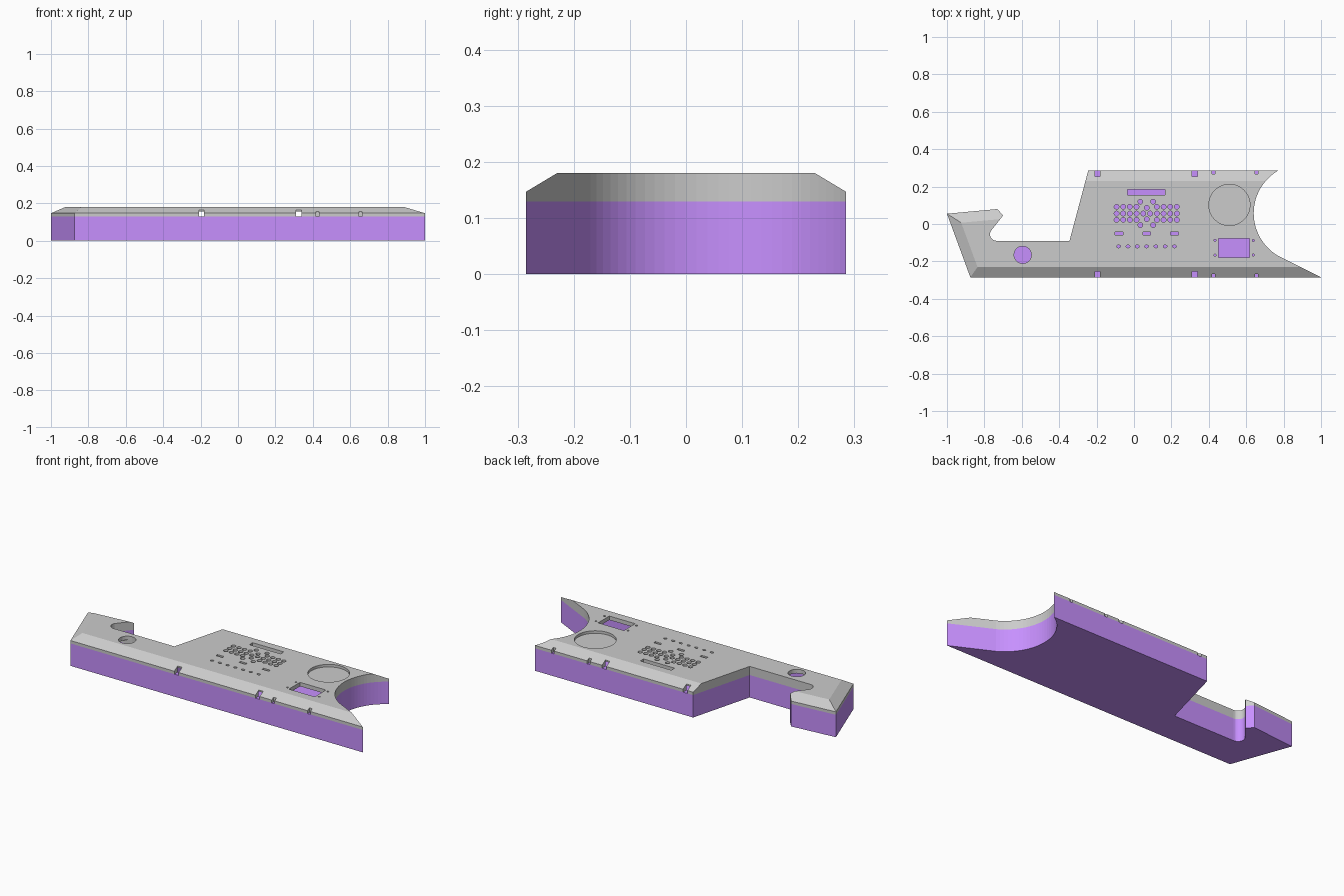
import bpy, bmesh, math
from mathutils import Vector

if "Cube" in bpy.data.objects:
    bpy.data.objects.remove(bpy.data.objects["Cube"])

purple = bpy.data.materials.new("purple")
purple.diffuse_color = (0.575, 0.28, 1.0, 1)
purple.use_nodes = True
purple.node_tree.nodes["Principled BSDF"].inputs["Base Color"].default_value = purple.diffuse_color


def add_prism(bm, outline, z0, z1):
    """Extrude an outline from z0 to z1."""
    lo = [bm.verts.new((x, y, z0)) for x, y in outline]
    hi = [bm.verts.new((x, y, z1)) for x, y in outline]
    bm.faces.new(lo[::-1])
    bm.faces.new(hi)
    n = len(outline)
    for i in range(n):
        j = (i + 1) % n
        bm.faces.new((lo[i], lo[j], hi[j], hi[i]))


def finish(bm, name):
    bmesh.ops.recalc_face_normals(bm, faces=bm.faces[:])
    mesh = bpy.data.meshes.new(name)
    bm.to_mesh(mesh)
    bm.free()
    ob = bpy.data.objects.new(name, mesh)
    bpy.context.collection.objects.link(ob)
    return ob


def prisms(name, outlines, z0, z1):
    bm = bmesh.new()
    for o in outlines:
        add_prism(bm, o, z0, z1)
    return finish(bm, name)


def cut(target, cutter):
    """Boolean difference, applied at once; the cutter is removed."""
    cutter.hide_render = True
    mod = target.modifiers.new(cutter.name, 'BOOLEAN')
    mod.operation, mod.solver, mod.object = 'DIFFERENCE', 'EXACT', cutter
    bpy.context.view_layer.update()
    deps = bpy.context.evaluated_depsgraph_get()
    mesh = bpy.data.meshes.new_from_object(target.evaluated_get(deps))
    target.modifiers.remove(mod)
    if len(mesh.polygons):
        target.data = mesh
    bpy.data.objects.remove(cutter)


def arc(cx, cy, r, a0, a1, n):
    a0, a1 = math.radians(a0), math.radians(a1)
    return [(cx + r * math.cos(a0 + (a1 - a0) * i / n),
             cy + r * math.sin(a0 + (a1 - a0) * i / n)) for i in range(n + 1)]


def circle(x, y, r, n=16, stretch=1.0):
    return [(x + r * stretch * math.cos(math.tau * i / n),
             y + r * math.sin(math.tau * i / n)) for i in range(n)]


def rect(x0, x1, y0, y1):
    return [(x0, y0), (x1, y0), (x1, y1), (x0, y1)]


# outer outline, counter-clockwise from the front left corner
outline = [(-0.875, -0.285), (1.0, -0.285)]
outline += arc(0.904, 0.0575, 0.264, 239.5, 120.5, 28)
outline += [(-0.245, 0.285), (-0.345, -0.09)]
outline += arc(-0.735, -0.055, 0.035, -90, -213, 10)
outline += [(-0.70, 0.045), (-0.73, 0.08), (-1.0, 0.055)]

# cavity outline, one wall thickness inside
cavity = [(-0.853, -0.255), (0.80, -0.255)]
cavity += arc(0.904, 0.0575, 0.294, 235, 137.8, 24)
cavity += [(-0.222, 0.255), (-0.322, -0.12)]
cavity += arc(-0.735, -0.055, 0.065, -90, -213, 10)
cavity += [(-0.742, 0.048), (-0.958, 0.027)]

# purple base tray
base = prisms("base_tray", [outline], 0, 0.13)
cut(base, prisms("tray_cavity", [cavity], 0.015, 0.2))
base.data.materials.clear()
base.data.materials.append(purple)

# grey lid with a hollow underside
lid = prisms("lid", [outline], 0.13, 0.18)


def chamfer(name, p, q, ext_p, ext_q):
    """Wedge that bevels the lid's top along the outline edge p-q."""
    p, q = Vector(p), Vector(q)
    d = (q - p).normalized()
    n = Vector((d.y, -d.x))
    section = [(0.05, 0.117), (0.05, 0.21), (-0.105, 0.21)]
    bm = bmesh.new()
    a, b = [[bm.verts.new((*(c + n * s), z)) for s, z in section]
            for c in (p - d * ext_p, q + d * ext_q)]
    bm.faces.new(a)
    bm.faces.new(b[::-1])
    for i in range(3):
        j = (i + 1) % 3
        bm.faces.new((a[i], b[i], b[j], a[j]))
    cut(lid, finish(bm, name))


# sloped rims: front, back, left end and head
chamfer("front_slope", (-0.875, -0.285), (1.0, -0.285), 0.3, 0.3)
chamfer("back_slope", (0.77, 0.285), (-0.245, 0.285), 0.3, 0.2)
chamfer("left_slope", (-1.0, 0.055), (-0.875, -0.285), 0.3, 0.3)
chamfer("head_slope", (-0.73, 0.08), (-1.0, 0.055), 0.15, 0.3)
cut(lid, prisms("lid_cavity", [cavity], 0.1, 0.157))

# openings in the lid
holes = [rect(-0.035, 0.165, 0.154, 0.184),       # display slot
         rect(0.452, 0.618, -0.18, -0.077),       # window
         circle(-0.595, -0.165, 0.046, 40)]       # handle button
holes += [circle(x, y, 0.006, 10) for x in (0.433, 0.638) for y in (-0.088, -0.166)]
mid = 0.068
for x in (-0.08, mid, 0.216):                     # short slots
    holes.append(rect(x - 0.021, x + 0.021, -0.058, -0.043))
for i in range(7):                                # indicator holes
    holes.append(circle(-0.082 + i * 0.0497, -0.12, 0.0075, 12, 1.4))
for side in (-1, 1):                              # key field, mirrored
    for y in (0.092, 0.056, 0.022):
        holes += [circle(mid + side * (0.0545 + 0.0356 * i), y, 0.0128)
                  for i in range(4)]
    holes += [circle(mid + side * 0.0185, 0.056, 0.0128),
              circle(mid + side * 0.034, 0.1195, 0.0128),
              circle(mid + side * 0.034, -0.006, 0.0128),
              circle(mid, 0.056 + side * 0.031, 0.0128)]
cut(lid, prisms("hole_cutters", holes, 0.14, 0.25))

# shallow round recess
cut(lid, prisms("recess_cutter", [circle(0.51, 0.102, 0.11, 56)], 0.165, 0.25))

# clip notches on the front and back rims
for w, d, top, places in ((0.014, 0.03, 0.166, (-0.195, 0.325)),
                          (0.009, 0.017, 0.157, (0.425, 0.655))):
    notches = [rect(x - w, x + w, *sorted((s * 0.32, s * (0.284 - d))))
               for x in places for s in (-1, 1)]
    cut(lid, prisms("notch_cutters", notches, 0.12, top))
